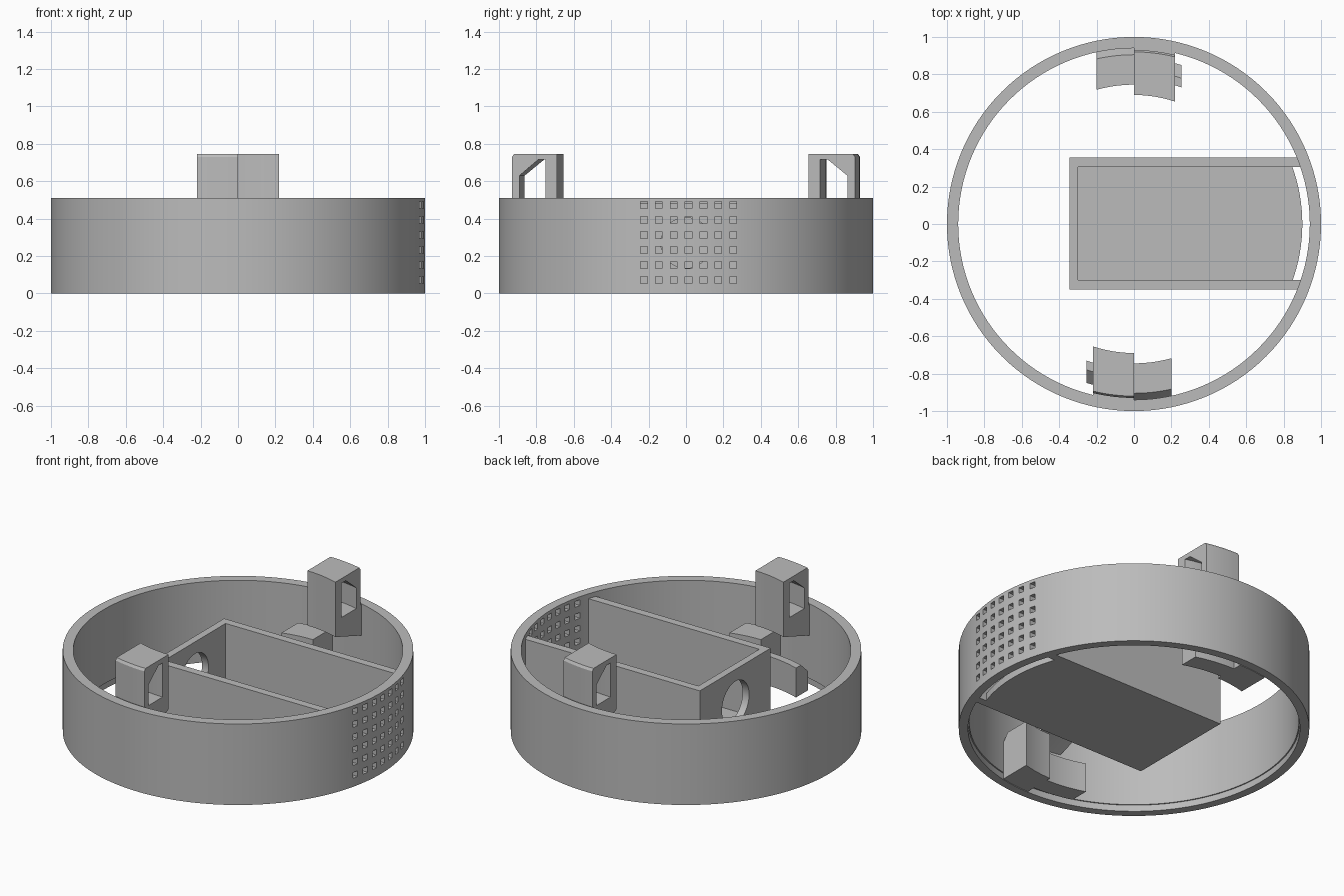
import bpy, bmesh, math

cube = bpy.data.objects.get("Cube")
if cube:
    bpy.data.objects.remove(cube, do_unlink=True)

grey = bpy.data.materials.new("plain_grey")
grey.use_nodes = True
grey.diffuse_color = (0.5, 0.5, 0.5, 1)
grey.node_tree.nodes["Principled BSDF"].inputs["Base Color"].default_value = (0.5, 0.5, 0.5, 1)


def finish(name, bm):
    bmesh.ops.recalc_face_normals(bm, faces=bm.faces)
    mesh = bpy.data.meshes.new(name)
    bm.to_mesh(mesh)
    bm.free()
    mesh.materials.append(grey)
    obj = bpy.data.objects.new(name, mesh)
    bpy.context.collection.objects.link(obj)
    return obj


def activate(obj):
    bpy.ops.object.select_all(action='DESELECT')
    obj.select_set(True)
    bpy.context.view_layer.objects.active = obj


def smooth(obj):
    activate(obj)
    bpy.ops.object.shade_smooth_by_angle(angle=math.radians(25))


def cut(obj, cutter):
    cutter.hide_render = True
    mod = obj.modifiers.new("cut", 'BOOLEAN')
    mod.operation = 'DIFFERENCE'
    mod.solver = 'EXACT'
    mod.object = cutter
    activate(obj)
    bpy.ops.object.modifier_apply(modifier=mod.name)
    bpy.data.objects.remove(cutter, do_unlink=True)


def loft(name, sections, closed=False):
    """Skin a list of matching closed cross-sections."""
    bm = bmesh.new()
    loops = [[bm.verts.new(p) for p in s] for s in sections]
    pairs = list(zip(loops, loops[1:]))
    if closed:
        pairs.append((loops[-1], loops[0]))
    else:
        bm.faces.new(loops[0])
        bm.faces.new(loops[-1])
    n = len(loops[0])
    for a, b in pairs:
        for i in range(n):
            j = (i + 1) % n
            bm.faces.new((a[i], a[j], b[j], b[i]))
    return finish(name, bm)


def prism(name, outline, z0, z1):
    return loft(name, [[(x, y, z) for x, y in outline] for z in (z0, z1)])


def arc_block(name, section, x0, x1, side, steps=8):
    """Sweep a (radius, height) section concentric with the ring, trimmed at x0 and x1."""
    rows = []
    for i in range(steps + 1):
        x = x0 + (x1 - x0) * i / steps
        rows.append([(side * x, side * -math.sqrt(r * r - x * x), z) for r, z in section])
    return loft(name, rows)


def add_box(bm, x0, x1, y0, y1, z0, z1):
    verts = bmesh.ops.create_cube(bm, size=1)["verts"]
    for v in verts:
        v.co = (x1 if v.co.x > 0 else x0, y1 if v.co.y > 0 else y0, z1 if v.co.z > 0 else z0)


# Outer ring with a shallow rebate at the bottom inside edge
profile = [(1, 0), (1, 0.51), (0.94, 0.51), (0.94, 0.04), (0.947, 0.04), (0.947, 0)]
SEG = 128
ring = loft("ring_wall", [[(r * math.cos(a), r * math.sin(a), z) for r, z in profile]
                          for a in (2 * math.pi * i / SEG for i in range(SEG))], closed=True)

# Grid of square vent holes through the ring
bm = bmesh.new()
for col in range(7):
    for row in range(6):
        y, z, h = -0.225 + 0.0795 * col, 0.072 + 0.08 * row, 0.018
        add_box(bm, 0.8, 1.1, y - h, y + h, z - h, z + h)
cut(ring, finish("vent_cutter", bm))
smooth(ring)

# Tray floor, with an arc end that leaves a slot at the ring
arc = [(math.sqrt(0.81 - y * y), y) for y in (-0.31 + 0.62 * i / 16 for i in range(17))]
prism("tray_floor", [(-0.32, -0.31)] + arc + [(-0.32, 0.31)], 0, 0.045)

# Tray walls as one U shape running into the ring
walls = prism("tray_walls", [(0.9, -0.35), (-0.345, -0.35), (-0.345, 0.355), (0.9, 0.355),
                             (0.9, 0.305), (-0.3, 0.305), (-0.3, -0.3), (0.9, -0.3)], 0, 0.48)

# Round cable hole in the tray end wall
disc = [[(x, 0.135 * math.cos(a), 0.27 + 0.135 * math.sin(a))
         for a in (2 * math.pi * i / 40 for i in range(40))] for x in (-0.4, -0.25)]
cut(walls, loft("cable_hole_cutter", disc))
smooth(walls)

# Two clip sets, the back one turned half way round from the front one
hook = [(0.69, 0.40), (0.69, 0.745), (0.92, 0.745), (0.93, 0.73),
        (0.93, 0.505), (0.942, 0.505), (0.942, 0.31)]
window = [(0.75, 0.5), (0.75, 0.715), (0.79, 0.715), (0.89, 0.63), (0.89, 0.5)]
block = [(0.745, 0), (0.745, 0.29), (0.905, 0.29), (0.942, 0.24), (0.942, 0)]
bar = [(0.773, 0), (0.773, 0.185), (0.82, 0.185), (0.887, 0.12), (0.887, 0)]
for label, side in (("front", 1), ("back", -1)):
    clip = arc_block(label + "_tall_hook", hook, -0.22, 0, side)
    cut(clip, arc_block("window_cutter", window, -0.25, 0.03, side))
    smooth(clip)
    smooth(arc_block(label + "_support_block", block, 0, 0.2, side))
    smooth(arc_block(label + "_lock_bar", bar, -0.255, 0.01, side))
